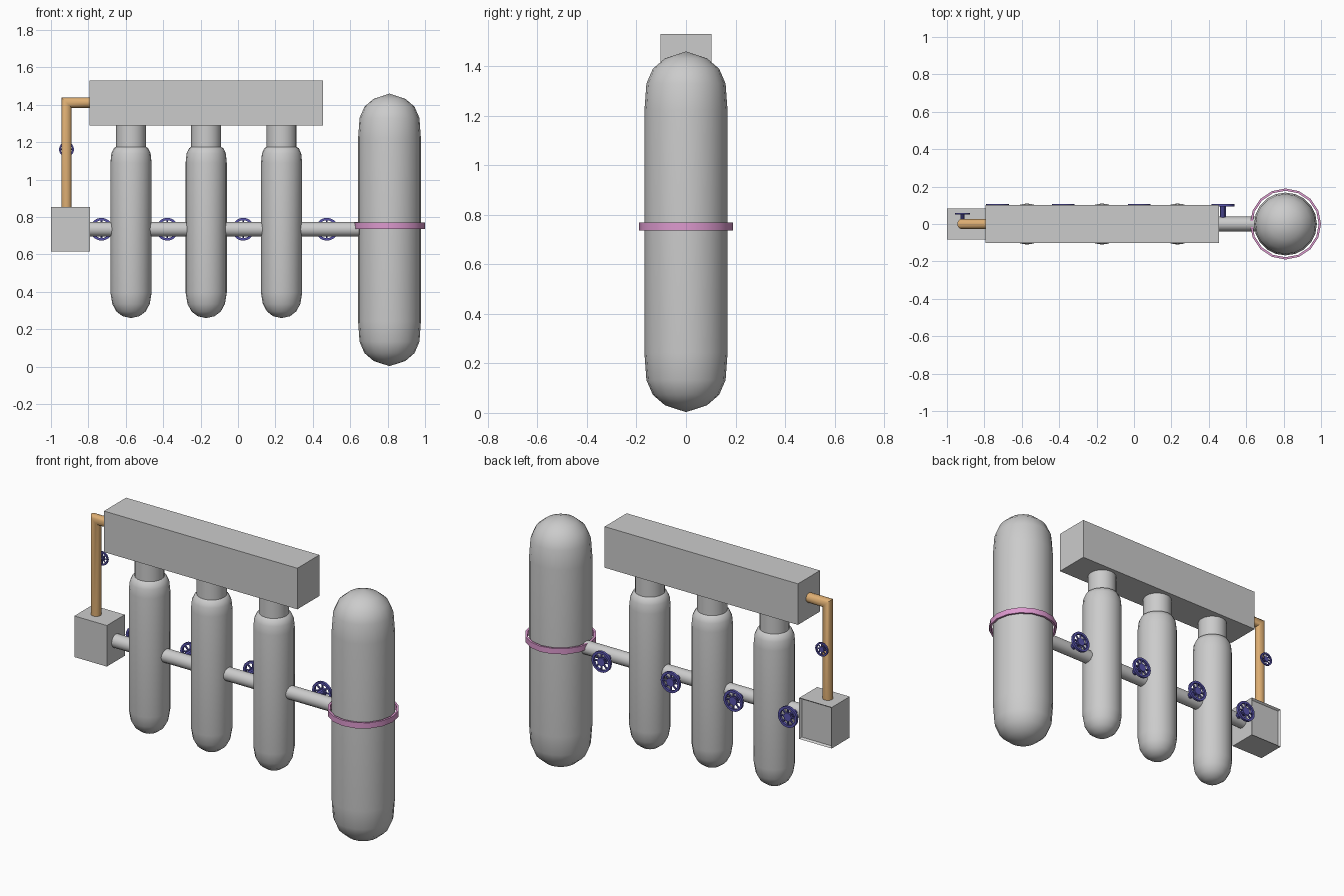
import bpy, bmesh, math
from mathutils import Vector, Matrix

if "Cube" in bpy.data.objects:
    bpy.data.objects.remove(bpy.data.objects["Cube"])


def material(name, rgb):
    m = bpy.data.materials.new(name)
    m.diffuse_color = (*rgb, 1)
    m.use_nodes = True
    m.node_tree.nodes["Principled BSDF"].inputs["Base Color"].default_value = m.diffuse_color
    return m


COPPER = material("copper", (0.72, 0.42, 0.17))
BLUE = material("valve_blue", (0.10, 0.09, 0.42))
PINK = material("strap_pink", (0.72, 0.32, 0.62))


def finish(name, bm, mat=None, smooth=True, angle=35):
    bmesh.ops.recalc_face_normals(bm, faces=bm.faces[:])
    me = bpy.data.meshes.new(name)
    bm.to_mesh(me)
    bm.free()
    ob = bpy.data.objects.new(name, me)
    bpy.context.collection.objects.link(ob)
    if mat:
        me.materials.append(mat)
    if smooth:
        bpy.ops.object.select_all(action='DESELECT')
        ob.select_set(True)
        bpy.context.view_layer.objects.active = ob
        bpy.ops.object.shade_smooth_by_angle(angle=math.radians(angle))
    return ob


def box(name, lo, hi, back_inset=0):
    bm = bmesh.new()
    lo, hi = Vector(lo), Vector(hi)
    bmesh.ops.create_cube(bm, size=1, matrix=Matrix.Translation((lo + hi) / 2) @ Matrix.Diagonal((*(hi - lo), 1)))
    if back_inset:
        back = max(bm.faces, key=lambda f: f.calc_center_median().y)
        bmesh.ops.inset_region(bm, faces=[back], thickness=back_inset)
        bmesh.ops.translate(bm, verts=back.verts[:], vec=(0, -back_inset, 0))
    return finish(name, bm, smooth=False)


def lathe(name, profile, x, sides, mat=None, closed=False):
    """Revolve (radius, z) points around a vertical axis at x."""
    bm = bmesh.new()
    vs = [bm.verts.new((x + r, 0, z)) for r, z in profile]
    pairs = list(zip(vs, vs[1:])) + ([(vs[-1], vs[0])] if closed else [])
    es = [bm.edges.new(p) for p in pairs]
    bmesh.ops.spin(bm, geom=vs + es, cent=(x, 0, 0), axis=(0, 0, 1), angle=2 * math.pi, steps=sides)
    bmesh.ops.remove_doubles(bm, verts=bm.verts[:], dist=0.0005)
    return finish(name, bm, mat)


def add_rod(bm, a, b, r, sides=12):
    a, b = Vector(a), Vector(b)
    d = b - a
    bmesh.ops.create_cone(bm, cap_ends=True, segments=sides, radius1=r, radius2=r, depth=d.length,
                          matrix=Matrix.Translation((a + b) / 2) @ d.to_track_quat('Z', 'Y').to_matrix().to_4x4())


def valve(name, x, z, y0, y1, r):
    """Stem from the pipe to a spoked handwheel facing the back."""
    bm = bmesh.new()
    add_rod(bm, (x, y0, z), (x, y1, z), r * 0.28, 10)
    add_rod(bm, (x, y1 - r * 0.12, z), (x, y1 + r * 0.12, z), r * 0.4, 12)
    n, t = 20, r * 0.12
    rings = []
    for i in range(n):
        a = 2 * math.pi * i / n
        c, s = math.cos(a), math.sin(a)
        rings.append([bm.verts.new((x + q * c, y1 + h, z + q * s))
                      for q, h in ((r, -t), (r, t), (r * 0.78, t), (r * 0.78, -t))])
    for i in range(n):
        p, q = rings[i], rings[(i + 1) % n]
        for k in range(4):
            j = (k + 1) % 4
            bm.faces.new((p[k], p[j], q[j], q[k]))
    for i in range(8):
        a = 2 * math.pi * i / 8
        c, s = math.cos(a), math.sin(a)
        add_rod(bm, (x + 0.3 * r * c, y1, z + 0.3 * r * s), (x + 0.85 * r * c, y1, z + 0.85 * r * s), r * 0.09, 6)
    return finish(name, bm, BLUE)


# Header box and control box
box("header_box", (-0.795, -0.102, 1.29), (0.455, 0.102, 1.53))
box("control_box", (-1.0, -0.083, 0.615), (-0.79, 0.083, 0.855), back_inset=0.012)

# Three small tanks with necks
small = [(0, 0.26), (0.045, 0.27), (0.078, 0.295), (0.1, 0.335), (0.11, 0.395), (0.11, 1.09),
         (0.105, 1.14), (0.092, 1.168), (0.08, 1.175), (0.08, 1.3)]
for i, x in enumerate((-0.572, -0.17, 0.233)):
    lathe(f"small_tank_{i + 1}", small, x, 20)

# Large tank: one domed end mirrored
dome = [(0, 0.0), (0.085, 0.028), (0.134, 0.07), (0.16, 0.13), (0.168, 0.24)]
lathe("large_tank", [(r, z + 0.003) for r, z in dome] + [(r, 1.46 - z) for r, z in reversed(dome)], 0.81, 20)

# Strap around the large tank
lathe("tank_strap", [(0.178, 0.737), (0.19, 0.737), (0.19, 0.77), (0.178, 0.77)], 0.81, 16, PINK, closed=True)

# Connecting pipe
bm = bmesh.new()
add_rod(bm, (-0.8, 0, 0.735), (0.66, 0, 0.735), 0.039, 16)
finish("connecting_pipe", bm)

# Copper pipe with a mitred elbow
bm = bmesh.new()
R, N = 0.028, 12
loops = []
for stage in range(3):
    loop = []
    for i in range(N):
        u, v = R * math.cos(2 * math.pi * i / N), R * math.sin(2 * math.pi * i / N)
        loop.append(bm.verts.new([(-0.917 + u, v, 0.85), (-0.917 + u, v, 1.412 - u), (-0.79, v, 1.412 - u)][stage]))
    loops.append(loop)
for p, q in zip(loops, loops[1:]):
    for i in range(N):
        j = (i + 1) % N
        bm.faces.new((p[i], p[j], q[j], q[i]))
finish("copper_pipe", bm, COPPER)

# Valves
for i, x in enumerate((-0.73, -0.378, 0.028, 0.475)):
    valve(f"pipe_valve_{i + 1}", x, 0.735, 0.03, 0.1, 0.061)
valve("copper_valve", -0.917, 1.162, 0.02, 0.055, 0.04)
